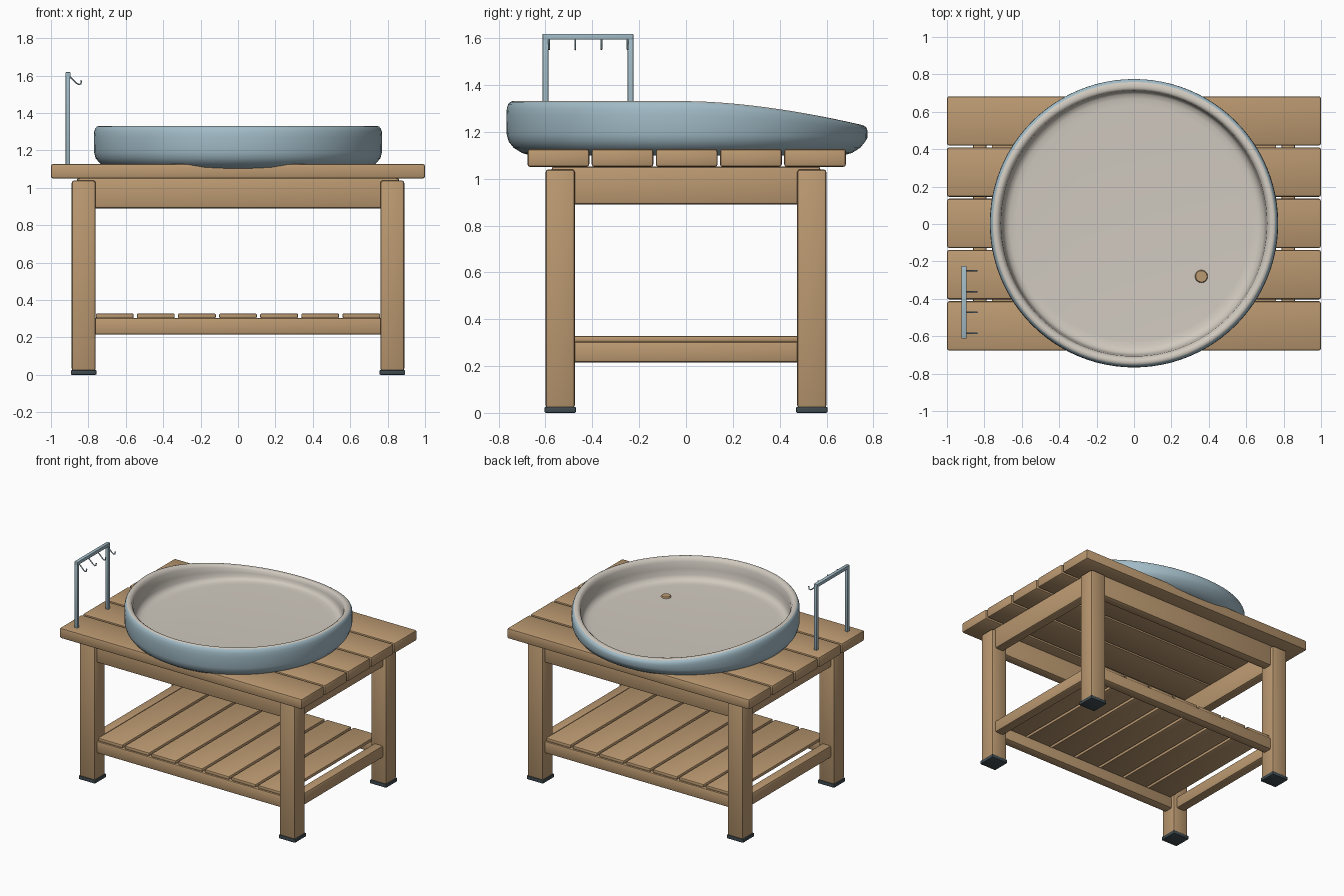
import bpy, bmesh, math
from mathutils import Vector

if "Cube" in bpy.data.objects:
    bpy.data.objects.remove(bpy.data.objects["Cube"])


def material(name, rgb):
    m = bpy.data.materials.new(name)
    m.diffuse_color = (*rgb, 1)
    m.use_nodes = True
    m.node_tree.nodes["Principled BSDF"].inputs["Base Color"].default_value = m.diffuse_color
    return m


WOOD = material("warm wood", (0.50, 0.32, 0.165))
BLUE = material("dusty blue", (0.36, 0.50, 0.57))
CREAM = material("cream glaze", (0.63, 0.585, 0.52))
DARK = material("dark rubber", (0.05, 0.07, 0.08))


def finish(name, bm, mats, smooth=True):
    mesh = bpy.data.meshes.new(name)
    bmesh.ops.recalc_face_normals(bm, faces=bm.faces)
    bm.to_mesh(mesh)
    bm.free()
    for m in mats:
        mesh.materials.append(m)
    ob = bpy.data.objects.new(name, mesh)
    bpy.context.collection.objects.link(ob)
    if smooth:
        bpy.ops.object.select_all(action='DESELECT')
        ob.select_set(True)
        bpy.context.view_layer.objects.active = ob
        bpy.ops.object.shade_smooth_by_angle(angle=math.radians(40))
    return ob


def box(name, lo, hi, mat, bevel=0.012):
    """Box between two corners with rounded edges."""
    bm = bmesh.new()
    bmesh.ops.create_cube(bm, size=1)
    for v in bm.verts:
        v.co = Vector([(a + b) / 2 + c * (b - a) for a, b, c in zip(lo, hi, v.co)])
    if bevel:
        bmesh.ops.bevel(bm, geom=bm.edges[:], offset=bevel, segments=2,
                        profile=0.5, affect='EDGES')
    return finish(name, bm, [mat])


# Table top: five long planks
for i in range(5):
    y = -0.545 + i * 0.274
    box(f"top_plank_{i + 1}", (-1, y - 0.132, 1.05), (1, y + 0.132, 1.127), WOOD)

# Legs and rubber feet
LX, LY = 0.825, 0.537
for sx in (-1, 1):
    for sy in (-1, 1):
        x, y = sx * LX, sy * LY
        box("leg", (x - 0.064, y - 0.063, 0.02), (x + 0.064, y + 0.063, 1.04), WOOD, 0.014)
        box("foot", (x - 0.068, y - 0.067, 0), (x + 0.068, y + 0.067, 0.026), DARK, 0.005)

# Aprons under the top and rails under the shelf
for s in (-1, 1):
    for name, z0, z1, w in (("apron", 0.89, 1.052, 0.037), ("shelf_rail", 0.215, 0.305, 0.037)):
        box(f"long_{name}", (-LX - 0.035, s * LY - w, z0), (LX + 0.035, s * LY + w, z1), WOOD)
        box(f"side_{name}", (s * LX - w, -LY - 0.035, z0), (s * LX + w, LY + 0.035, z1), WOOD)

# Lower shelf: seven cross slats
for i in range(7):
    x = -0.659 + i * 0.2197
    box(f"shelf_slat_{i + 1}", (x - 0.101, -0.565, 0.303), (x + 0.101, 0.565, 0.328), WOOD, 0.007)

# Round basin: turned profile whose rim dips toward the back
FLOOR = 1.165
OUTER = [(0.67, 1.10), (0.705, 1.11), (0.74, 1.132), (0.761, 1.158), (0.77, 1.19),
         (0.771, 1.27), (0.769, 1.30), (0.763, 1.318), (0.755, 1.327)]
INNER = [(0.745, 1.331), (0.732, 1.329), (0.720, 1.32), (0.711, 1.30), (0.706, 1.25),
         (0.702, 1.205), (0.69, 1.18), (0.665, 1.168), (0.63, FLOOR)]
N = 96
bm = bmesh.new()
rings = []
for r, z in OUTER + INNER:
    ring = []
    for k in range(N):
        a = 2 * math.pi * k / N
        x, y = r * math.cos(a), r * math.sin(a)
        dip = 0.104 * (max(y, 0) / 0.76) ** 1.7 / 0.165
        zz = z if z <= FLOOR else FLOOR + (z - FLOOR) * (1 - dip)
        ring.append(bm.verts.new((x, y + 0.004, zz)))
    rings.append(ring)
for j in range(len(rings) - 1):
    for k in range(N):
        n = (k + 1) % N
        f = bm.faces.new((rings[j][k], rings[j][n], rings[j + 1][n], rings[j + 1][k]))
        f.material_index = 0 if j < len(OUTER) - 1 else 1
bm.faces.new(rings[0][::-1]).material_index = 0
bm.faces.new(rings[-1]).material_index = 1
finish("basin", bm, [BLUE, CREAM])

# Drain plug
bm = bmesh.new()
bmesh.ops.create_cone(bm, cap_ends=True, segments=32, radius1=0.035, radius2=0.03, depth=0.012)
bmesh.ops.translate(bm, verts=bm.verts, vec=(0.36, -0.28, FLOOR + 0.004))
finish("drain_plug", bm, [WOOD])

# Utensil rack: two posts, a bar and four hooks
for y in (-0.6, -0.237):
    box("rack_post", (-0.921, y - 0.012, 1.12), (-0.897, y + 0.012, 1.6), BLUE, 0.002)
box("rack_bar", (-0.922, -0.612, 1.594), (-0.896, -0.225, 1.618), BLUE, 0.002)


def hook(y):
    bm = bmesh.new()
    path = [(-0.905, 1.598), (-0.89, 1.585), (-0.862, 1.558), (-0.850, 1.552),
            (-0.840, 1.556), (-0.838, 1.575)]
    prev = None
    for i, p in enumerate(path):
        a, b = Vector(path[max(i - 1, 0)]), Vector(path[min(i + 1, len(path) - 1)])
        t = (b - a).normalized()
        ring = []
        for k in range(8):
            c, s = math.cos(k * math.pi / 4) * 0.004, math.sin(k * math.pi / 4) * 0.004
            ring.append(bm.verts.new((p[0] - t.y * c, y + s, p[1] + t.x * c)))
        if prev:
            for k in range(8):
                n = (k + 1) % 8
                bm.faces.new((prev[k], prev[n], ring[n], ring[k]))
        else:
            bm.faces.new(ring)
        prev = ring
    bm.faces.new(prev)
    finish("rack_hook", bm, [BLUE])


for i in range(4):
    hook(-0.585 + i * 0.112)
